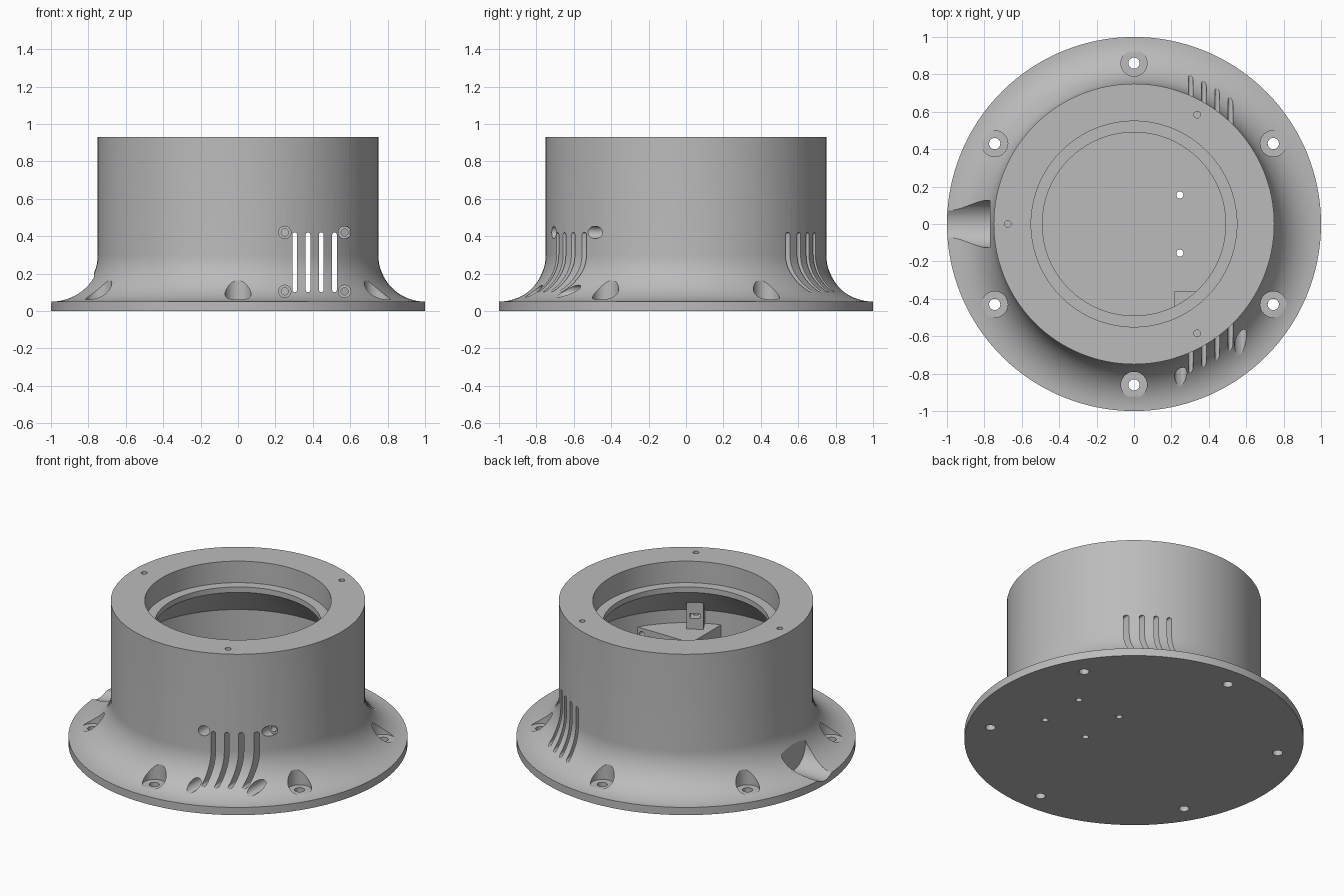
import bpy, bmesh, math
from mathutils import Matrix, Vector

cube = bpy.data.objects.get("Cube")
if cube:
    bpy.data.objects.remove(cube, do_unlink=True)

grey = bpy.data.materials.new("plain grey")
grey.use_nodes = True
grey.diffuse_color = (0.5, 0.5, 0.5, 1)
grey.node_tree.nodes["Principled BSDF"].inputs["Base Color"].default_value = (0.5, 0.5, 0.5, 1)


def finish(name, bm):
    bmesh.ops.recalc_face_normals(bm, faces=bm.faces)
    mesh = bpy.data.meshes.new(name)
    bm.to_mesh(mesh)
    bm.free()
    mesh.materials.append(grey)
    obj = bpy.data.objects.new(name, mesh)
    bpy.context.collection.objects.link(obj)
    return obj


def lathe(name, profile, steps):
    bm = bmesh.new()
    verts = [bm.verts.new((r, 0, z)) for r, z in profile]
    edges = [bm.edges.new(pair) for pair in zip(verts, verts[1:])]
    bmesh.ops.spin(bm, geom=verts + edges, cent=(0, 0, 0), axis=(0, 0, 1),
                   angle=math.tau, steps=steps, use_duplicate=False)
    bmesh.ops.remove_doubles(bm, verts=bm.verts, dist=0.0001)
    return finish(name, bm)


def rod(name, start, end, radius, sides=32):
    start, end = Vector(start), Vector(end)
    axis = end - start
    bm = bmesh.new()
    place = Matrix.Translation((start + end) / 2) @ axis.to_track_quat('Z', 'Y').to_matrix().to_4x4()
    bmesh.ops.create_cone(bm, cap_ends=True, segments=sides, radius1=radius,
                          radius2=radius, depth=axis.length, matrix=place)
    return finish(name, bm)


def box(name, low, high, turn=0):
    low, high = Vector(low), Vector(high)
    bm = bmesh.new()
    place = (Matrix.Rotation(turn, 4, 'Z') @ Matrix.Translation((low + high) / 2)
             @ Matrix.Diagonal((*(high - low), 1)))
    bmesh.ops.create_cube(bm, size=1, matrix=place)
    return finish(name, bm)


def slot(name, x, low, high, half):
    # upright slot with round ends, running from front to back
    bm = bmesh.new()
    ring = []
    for centre, first in ((high - half, 0), (low + half, math.pi)):
        for i in range(9):
            a = first + math.pi * i / 8
            ring.append(bm.verts.new((x + half * math.cos(a), -1.2, centre + half * math.sin(a))))
    face = bm.faces.new(ring)
    moved = bmesh.ops.extrude_face_region(bm, geom=[face])["geom"]
    bmesh.ops.translate(bm, vec=(0, 2.4, 0),
                        verts=[v for v in moved if isinstance(v, bmesh.types.BMVert)])
    return finish(name, bm)


def combine(target, other, operation):
    other.hide_render = True
    mod = target.modifiers.new("cut", 'BOOLEAN')
    mod.operation = operation
    mod.solver = 'EXACT'
    mod.object = other
    bpy.context.view_layer.objects.active = target
    bpy.ops.object.modifier_apply(modifier=mod.name)
    bpy.data.objects.remove(other, do_unlink=True)


def polar(radius, degrees, z):
    a = math.radians(degrees)
    return (radius * math.cos(a), radius * math.sin(a), z)


# Hollow housing with flared foot, stepped rim and sloped shoulder inside
flare = [(1 - 0.25 * math.sin(a), 0.30 - 0.25 * math.cos(a))
         for a in (math.pi / 2 * i / 16 for i in range(17))]
profile = ([(0, 0), (1, 0)] + flare +
           [(0.75, 0.93), (0.55, 0.93), (0.55, 0.79), (0.49, 0.79), (0.49, 0.755),
            (0.70, 0.545), (0.70, 0.05), (0, 0.05)])
housing = lathe("housing", profile, 128)

# Fan mounting block inside the front wall
block = box("fan_block", (0.215, -0.9, 0.03), (0.615, -0.36, 0.46))
combine(block, rod("block_limit", (0, 0, -0.1), (0, 0, 1), 0.725, 96), 'INTERSECT')
combine(housing, block, 'UNION')

# Nut bosses under the rim screws
for angle in (60, 180, 300):
    turn = math.radians(angle)
    combine(housing, box("nut_boss", (0.61, -0.05, 0.45), (0.72, 0.05, 0.68), turn), 'UNION')
    combine(housing, box("nut_slot", (0.58, -0.03, 0.53), (0.69, 0.03, 0.56), turn), 'DIFFERENCE')
    combine(housing, rod("rim_hole", polar(0.675, angle, 0.48), polar(0.675, angle, 1), 0.018, 20),
            'DIFFERENCE')

# Counterbored foot screws
for angle in range(30, 390, 60):
    combine(housing, rod("foot_counterbore", polar(0.86, angle, 0.062), polar(0.86, angle, 0.5), 0.07),
            'DIFFERENCE')
    combine(housing, rod("foot_hole", polar(0.86, angle, -0.1), polar(0.86, angle, 0.2), 0.03),
            'DIFFERENCE')

# Ventilation slots through front and back
for i in range(4):
    combine(housing, slot("vent_slot", 0.303 + 0.071 * i, 0.1, 0.42, 0.0125), 'DIFFERENCE')

# Fan screw recesses and floor holes
for x in (0.25, 0.57):
    for z in (0.105, 0.42):
        combine(housing, rod("fan_recess", (x, -1.1, z), (x, -0.45, z), 0.033), 'DIFFERENCE')
        combine(housing, rod("fan_hole", (x, -0.5, z), (x, -0.3, z), 0.019, 20), 'DIFFERENCE')
    for y in (-0.155, 0.155):
        hole_x = 0.245 if x < 0.4 else 0.555
        combine(housing, rod("floor_hole", (hole_x, y, -0.1), (hole_x, y, 0.1), 0.019, 20), 'DIFFERENCE')

# Cable recess in the foot
combine(housing, rod("cable_recess", (-1.2, 0, 0.155), (-0.77, 0, 0.155), 0.127, 48), 'DIFFERENCE')

# Smooth the round faces, keep the edges sharp
bpy.ops.object.select_all(action='DESELECT')
housing.select_set(True)
bpy.context.view_layer.objects.active = housing
bpy.ops.object.shade_smooth_by_angle(angle=math.radians(25))
